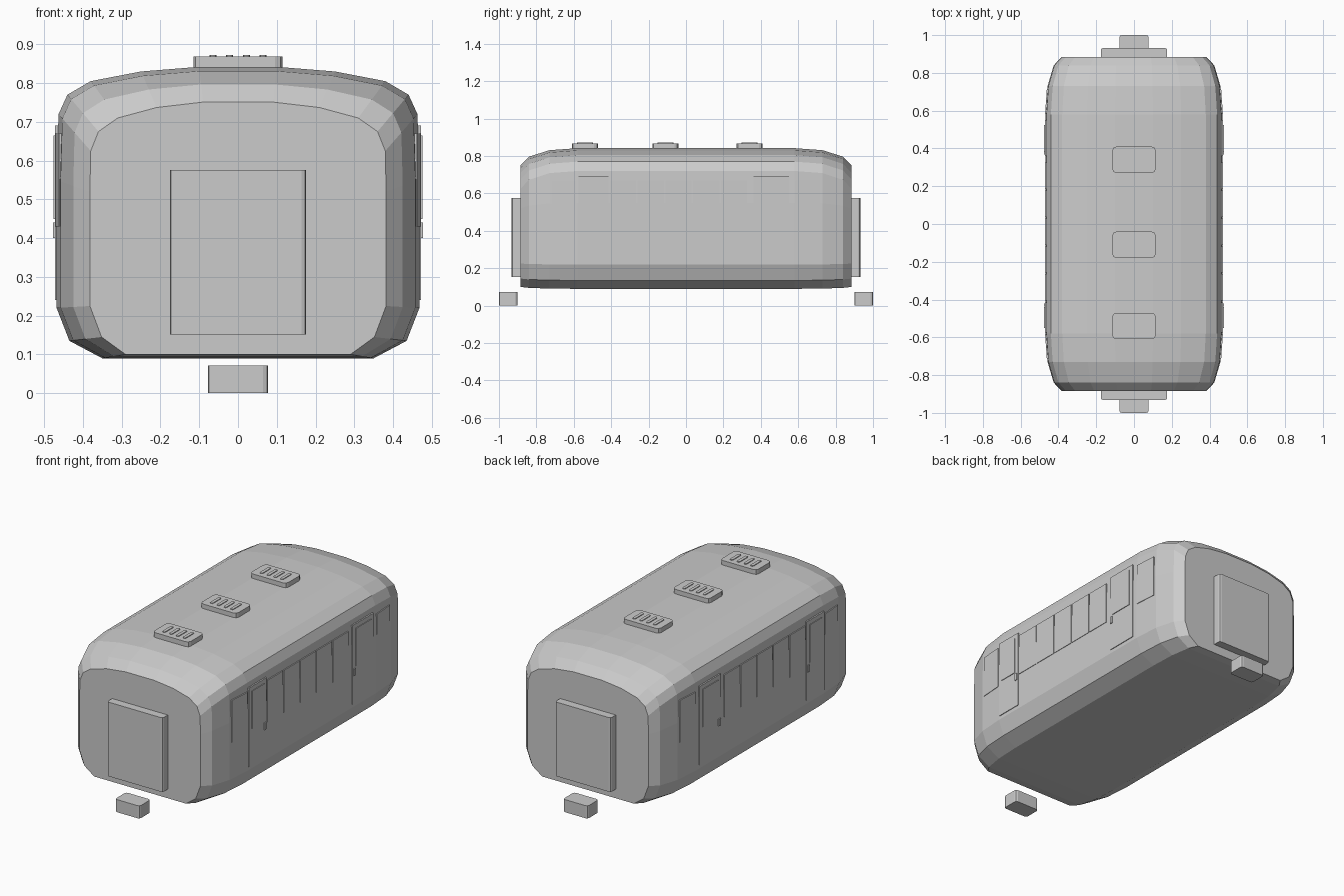
import bpy, bmesh, math
from mathutils import Matrix

cube = bpy.data.objects.get("Cube")
if cube:
    bpy.data.objects.remove(cube, do_unlink=True)

grey = bpy.data.materials.new("light_grey")
grey.use_nodes = True
grey.diffuse_color = (0.6, 0.6, 0.6, 1)
grey.node_tree.nodes["Principled BSDF"].inputs["Base Color"].default_value = grey.diffuse_color


def finish(name, bm):
    bmesh.ops.recalc_face_normals(bm, faces=bm.faces)
    mesh = bpy.data.meshes.new(name)
    bm.to_mesh(mesh)
    bm.free()
    mesh.materials.append(grey)
    obj = bpy.data.objects.new(name, mesh)
    bpy.context.collection.objects.link(obj)
    return obj


def block(name, x, y, z0, z1, hx, hy, cut=0.0, yaw=0.0):
    """Upright block centred on x, y, with its vertical edges chamfered by cut."""
    bm = bmesh.new()
    bmesh.ops.create_cube(bm, size=1)
    bmesh.ops.scale(bm, vec=(2 * hx, 2 * hy, z1 - z0), verts=bm.verts)
    if cut:
        upright = [e for e in bm.edges
                   if abs(e.verts[0].co.z - e.verts[1].co.z) > 1e-5]
        bmesh.ops.bevel(bm, geom=upright, offset=cut, segments=2,
                        profile=0.5, affect='EDGES')
    bmesh.ops.rotate(bm, matrix=Matrix.Rotation(yaw, 3, 'Z'), verts=bm.verts)
    bmesh.ops.translate(bm, vec=(x, y, (z0 + z1) / 2), verts=bm.verts)
    return finish(name, bm)


# Carriage body: lofted from the end outline to the full outline and back
full = [(0.35, 0.09), (0.435, 0.135), (0.468, 0.22), (0.468, 0.55), (0.463, 0.72),
        (0.44, 0.77), (0.38, 0.805), (0.25, 0.83), (0.1, 0.842)]
end = [(0.29, 0.10), (0.352, 0.145), (0.382, 0.225), (0.382, 0.52), (0.38, 0.625),
       (0.36, 0.675), (0.31, 0.71), (0.21, 0.737), (0.09, 0.751)]
stations = [(0.885, 0.0), (0.84, 0.5), (0.73, 0.88), (0.58, 1.0)]
loft = [(-y, f) for y, f in stations] + [(y, f) for y, f in reversed(stations)]

bm = bmesh.new()
rings = []
for y, f in loft:
    half = [(a[0] + (b[0] - a[0]) * f, a[1] + (b[1] - a[1]) * f)
            for a, b in zip(end, full)]
    outline = half + [(-x, z) for x, z in reversed(half)]
    rings.append([bm.verts.new((x, y, z)) for x, z in outline])
for r, q in zip(rings, rings[1:]):
    for i in range(len(r)):
        j = (i + 1) % len(r)
        bm.faces.new((r[i], r[j], q[j], q[i]))
bm.faces.new(rings[0])
bm.faces.new(rings[-1])
finish("carriage_body", bm)

# Gangway doors and couplers at both ends
for label, s in (("front", -1), ("back", 1)):
    block(label + "_gangway", 0, s * 0.9, 0.152, 0.576, 0.176, 0.032, 0.012)
    block(label + "_coupler", 0, s * 0.95, 0, 0.072, 0.078, 0.05, 0.013)

# Roof vents with four raised slats each
for y in (-0.54, -0.11, 0.34):
    block("roof_vent", 0, y, 0.83, 0.868, 0.115, 0.069, 0.02)
    for i in range(4):
        block("vent_slat", (i - 1.5) * 0.043, y, 0.866, 0.872, 0.009, 0.042, 0.008)

# Side doors and windows, as thin plates on both sides
for label, s in (("left", 1), ("right", -1)):
    for y, hy, handle in ((-0.495, 0.08, 0.065), (0.455, 0.095, -0.08)):
        block(label + "_door", s * 0.468, y, 0.24, 0.69, 0.004, hy)
        block(label + "_door_window", s * 0.472, y, 0.45, 0.665, 0.004, hy - 0.025)
        block(label + "_door_handle", s * 0.473, y + handle, 0.4, 0.44, 0.004, 0.008)
    for i in range(5):
        block(label + "_window", s * 0.467, -0.336 + i * 0.148, 0.43, 0.67, 0.004, 0.07)
    for e in (-1, 1):
        block(label + "_end_window", s * 0.462, e * 0.65, 0.43, 0.67, 0.004, 0.065,
              yaw=s * e * math.atan(0.069))
